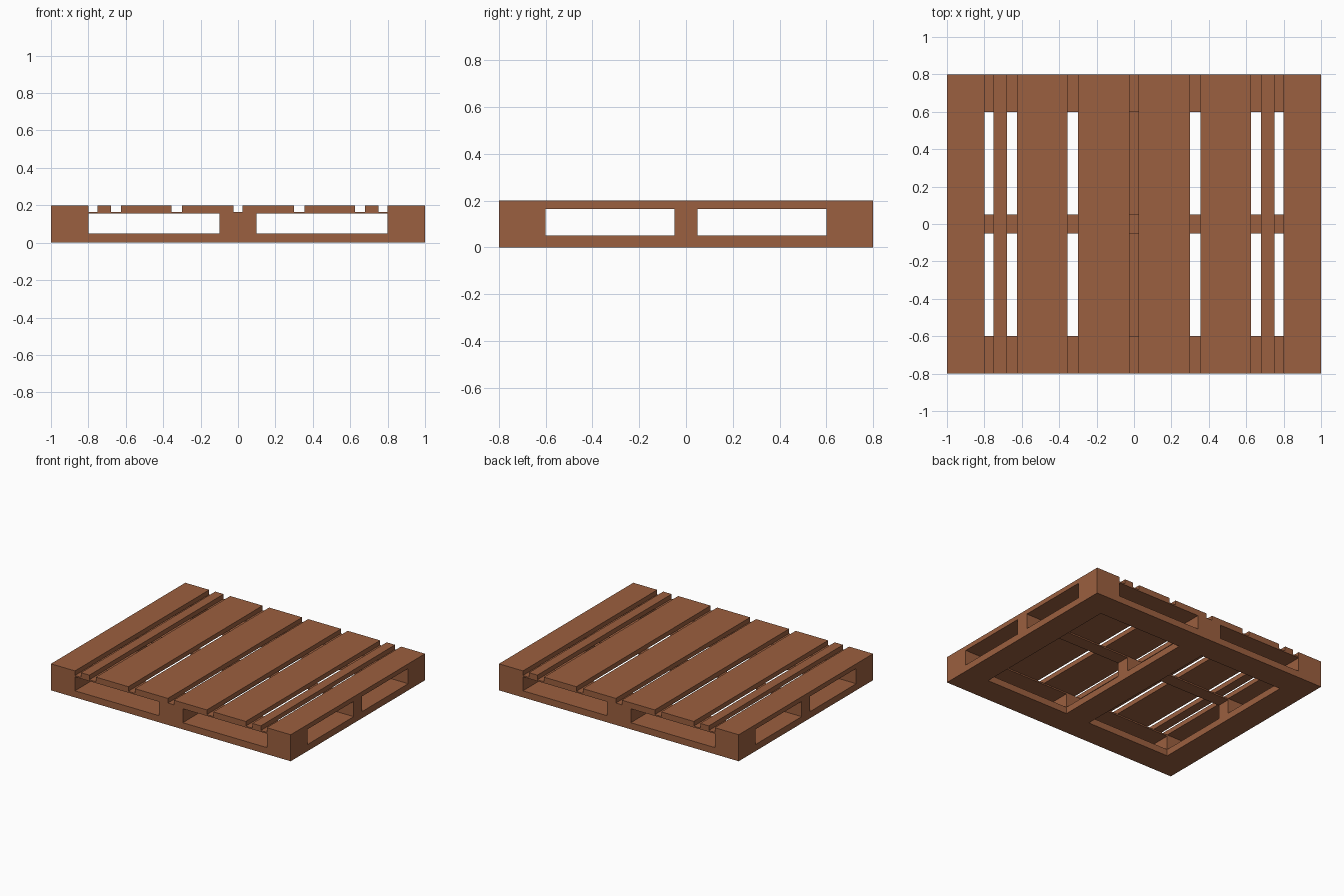
import bpy

if "Cube" in bpy.data.objects:
    bpy.data.objects.remove(bpy.data.objects["Cube"])

wood = bpy.data.materials.new("brown wood")
wood.diffuse_color = (0.33, 0.115, 0.05, 1.0)
wood.use_nodes = True
wood.node_tree.nodes["Principled BSDF"].inputs["Base Color"].default_value = wood.diffuse_color


def box(name, x, y, z):
    """Axis-aligned box from (min, max) ranges."""
    bpy.ops.mesh.primitive_cube_add(size=1)
    ob = bpy.context.object
    ob.name = name
    ob.scale = (x[1] - x[0], y[1] - y[0], z[1] - z[0])
    ob.location = (sum(x) / 2, sum(y) / 2, sum(z) / 2)
    bpy.ops.object.transform_apply(location=True, rotation=False, scale=True)
    ob.data.materials.append(wood)
    return ob


BASE, BLOCK, DECK, TOP = 0.05, 0.155, 0.165, 0.2
COLS = [(-1, -0.8), (-0.1, 0.1), (0.8, 1)]
ROWS = [(-0.8, -0.6), (-0.05, 0.05), (0.6, 0.8)]

# Bottom frame: front and back boards joined by three lengthwise boards
for y in (ROWS[0], ROWS[2]):
    box("bottom_cross_board", (-1, 1), y, (0, BASE))
for x in COLS:
    box("bottom_long_board", x, (-0.6, 0.6), (0, BASE))

# Nine spacer blocks
for x in COLS:
    for y in ROWS:
        box("spacer_block", x, y, (BASE, BLOCK))

# Thin stringers over the block rows
for y in ROWS:
    box("stringer", (-1, 1), y, (BLOCK, DECK))

# Deck slats, mirrored left and right
for a, b in [(0.025, 0.3), (0.355, 0.625), (0.68, 0.75), (0.8, 1)]:
    for x in ((a, b), (-b, -a)):
        box("deck_slat", x, (-0.8, 0.8), (DECK, TOP))
